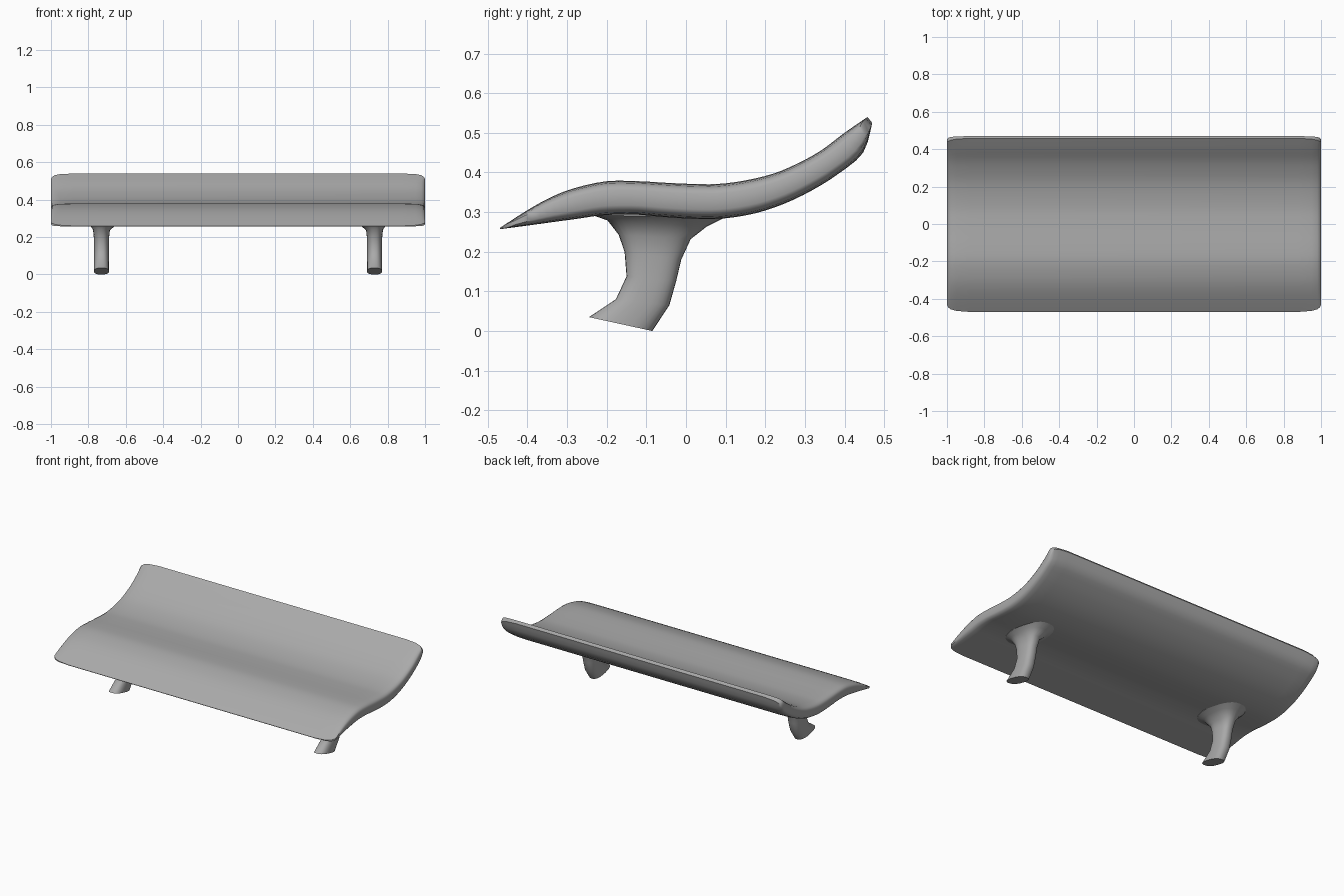
import bpy, bmesh, math
from mathutils import Vector

if "Cube" in bpy.data.objects:
    bpy.data.objects.remove(bpy.data.objects["Cube"])

gray = bpy.data.materials.new("plain gray")
gray.use_nodes = True
gray.diffuse_color = (0.4, 0.4, 0.4, 1)
gray.node_tree.nodes["Principled BSDF"].inputs["Base Color"].default_value = (0.4, 0.4, 0.4, 1)


def loft(name, rings, cap):
    """Skin closed rings of points; cap(bm, ring) closes each end."""
    bm = bmesh.new()
    rows = [[bm.verts.new(p) for p in ring] for ring in rings]
    for a, b in zip(rows, rows[1:]):
        for i in range(len(a)):
            j = (i + 1) % len(a)
            bm.faces.new((a[i], a[j], b[j], b[i]))
    for row in (rows[0], rows[-1]):
        cap(bm, row)
    bmesh.ops.recalc_face_normals(bm, faces=bm.faces)
    mesh = bpy.data.meshes.new(name)
    bm.to_mesh(mesh)
    bm.free()
    mesh.materials.append(gray)
    obj = bpy.data.objects.new(name, mesh)
    bpy.context.collection.objects.link(obj)
    bpy.ops.object.select_all(action='DESELECT')
    obj.select_set(True)
    bpy.context.view_layer.objects.active = obj
    bpy.ops.object.shade_smooth_by_angle(angle=math.radians(50))
    return obj


def strip_cap(bm, row):
    n = len(row)
    for i in range(n // 2 - 1):
        bm.faces.new((row[i], row[i + 1], row[n - 2 - i], row[n - 1 - i]))


def flat_cap(bm, row):
    bm.faces.new(row)


# Curved panel profile, front to back: upper y, z and lower y, z
profile = [Vector(p) for p in (
    (-.47, .26, -.469, .257), (-.4, .305, -.4, .266), (-.34, .338, -.335, .275),
    (-.28, .361, -.275, .283), (-.2, .378, -.21, .292), (-.12, .378, -.13, .294),
    (-.05, .374, -.06, .288), (.02, .371, .02, .283), (.08, .371, .095, .284),
    (.15, .38, .175, .297), (.22, .397, .25, .322), (.28, .422, .32, .356),
    (.34, .455, .385, .397), (.4, .5, .447, .45), (.458, .54, .47, .525))]
last = len(profile) - 1


def sample(u):
    """Smooth spline through the profile pairs."""
    i = min(int(u), last - 1)
    t = u - i
    a, b, c, d = (profile[max(0, min(last, i + k))] for k in (-1, 0, 1, 2))
    return b + (c - a) * (t / 2) + (a - b * 2.5 + c * 2 - d / 2) * t**2 \
        + ((b - c) * 3 + d - a) * (t**3 / 2)


def panel_ring(x, length, thick):
    """One section, shortened along the profile and thinned about its middle."""
    steps = last * 3
    upper, lower = [], []
    for k in range(steps + 1):
        p = sample(last / 2 + (k / steps - 0.5) * last * length)
        up, low = Vector((x, p[0], p[1])), Vector((x, p[2], p[3]))
        mid = (up + low) / 2
        upper.append(mid + (up - mid) * thick)
        lower.append(mid + (low - mid) * thick)
    return upper + lower[::-1]


# Panel with rounded ends
end = [(1, .92, .45), (.994, .94, .7), (.98, .962, .87), (.95, .982, .96), (.88, 1, 1)]
rings = [panel_ring(-x, s, t) for x, s, t in end]
rings += [panel_ring(x, s, t) for x, s, t in reversed(end)]
loft("curved_panel", rings, strip_cap)

# Leg sections: front y, z, back y, z, inner x, outer x
leg = ((-.245, .035, -.085, 0, .69, .77), (-.177, .08, -.042, .065, .69, .77),
       (-.15, .138, -.025, .125, .69, .77), (-.155, .2, -.012, .18, .69, .77),
       (-.17, .243, .012, .232, .685, .775), (-.198, .279, .053, .264, .645, .795),
       (-.235, .292, .1, .287, .61, .82), (-.23, .32, .09, .32, .61, .82))


def leg_ring(side, fy, fz, by, bz, inner, outer, count=28):
    ring = []
    for k in range(count):
        a = math.tau * k / count
        c, s = (math.copysign(abs(f) ** 0.8, f) for f in (math.cos(a), math.sin(a)))
        x = (inner + outer) / 2 + (outer - inner) / 2 * s
        w = (1 + c) / 2
        ring.append((side * x, by + (fy - by) * w, bz + (fz - bz) * w))
    return ring


# Mirrored pair of legs
for name, side in (("left_leg", 1), ("right_leg", -1)):
    loft(name, [leg_ring(side, *r) for r in leg], flat_cap)
